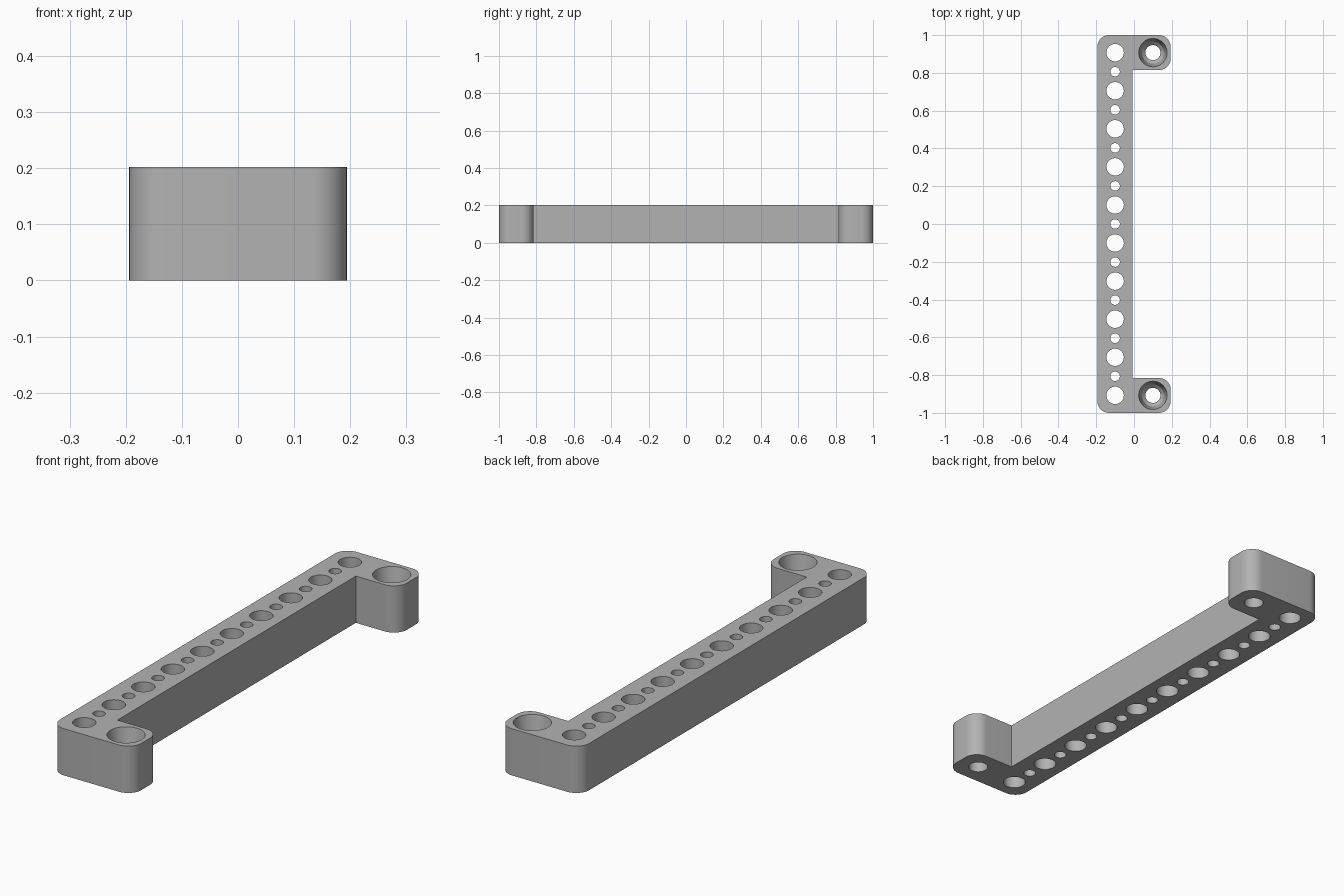
import bpy, bmesh, math

cube = bpy.data.objects.get("Cube")
if cube:
    bpy.data.objects.remove(cube, do_unlink=True)

HEIGHT = 0.202
HALF_W, HALF_L = 0.194, 1.0
BAR_EDGE, EAR_EDGE = -0.007, 0.815
CORNER = 0.062
PITCH = 0.1008          # distance between neighbouring holes
ROW_X, EAR_X = -0.1, 0.1
SEGMENTS = 48

grey = bpy.data.materials.new("plain grey")
grey.use_nodes = True
grey.diffuse_color = (0.45, 0.45, 0.45, 1)
grey.node_tree.nodes["Principled BSDF"].inputs["Base Color"].default_value = grey.diffuse_color


def make_object(name, bm):
    bmesh.ops.recalc_face_normals(bm, faces=bm.faces)
    mesh = bpy.data.meshes.new(name)
    bm.to_mesh(mesh)
    bm.free()
    mesh.materials.append(grey)
    obj = bpy.data.objects.new(name, mesh)
    bpy.context.collection.objects.link(obj)
    return obj


def arc(cx, cy, start):
    """Quarter-circle corner, counter-clockwise from the start angle."""
    steps = 12
    return [(cx + CORNER * math.cos(a), cy + CORNER * math.sin(a))
            for a in (math.radians(start + 90 * i / steps) for i in range(steps + 1))]


def lathe(bm, x, y, profile):
    """Closed solid of revolution from (radius, z) pairs, bottom to top."""
    rings = []
    for r, z in profile:
        rings.append([bm.verts.new((x + r * math.cos(t), y + r * math.sin(t), z))
                      for t in (math.tau * i / SEGMENTS for i in range(SEGMENTS))])
    for low, high in zip(rings, rings[1:]):
        for i in range(SEGMENTS):
            j = (i + 1) % SEGMENTS
            bm.faces.new((low[i], low[j], high[j], high[i]))
    bm.faces.new(rings[0][::-1])
    bm.faces.new(rings[-1])


# Bracket body: long bar with a rounded ear at each end
ix, iy, ie = HALF_W - CORNER, HALF_L - CORNER, EAR_EDGE + CORNER
outline = (arc(-ix, -iy, 180) + arc(ix, -iy, 270) + arc(ix, -ie, 0)
           + [(BAR_EDGE, -EAR_EDGE), (BAR_EDGE, EAR_EDGE)]
           + arc(ix, ie, 270) + arc(ix, iy, 0) + arc(-ix, iy, 90))
bm = bmesh.new()
base = bm.faces.new([bm.verts.new((x, y, 0)) for x, y in outline])
top = bmesh.ops.extrude_face_region(bm, geom=[base])["geom"]
bmesh.ops.translate(bm, vec=(0, 0, HEIGHT),
                    verts=[v for v in top if isinstance(v, bmesh.types.BMVert)])
bracket = make_object("bracket", bm)

# Hole cutters: alternating large and small holes, plus tapered screw seats
below, above = -0.05, HEIGHT + 0.05
bm = bmesh.new()
for k in range(-9, 10):
    radius = 0.046 if k % 2 else 0.025
    lathe(bm, ROW_X, k * PITCH, [(radius, below), (radius, above)])
for side in (-1, 1):
    lathe(bm, EAR_X, side * 9 * PITCH,
          [(0.04, below), (0.04, 0.09), (0.058, 0.108),
           (0.075, HEIGHT), (0.075, above)])
cutter = make_object("hole_cutter", bm)
cutter.hide_render = True

cut = bracket.modifiers.new("holes", "BOOLEAN")
cut.operation = "DIFFERENCE"
cut.solver = "EXACT"
cut.object = cutter

bpy.ops.object.select_all(action="DESELECT")
bracket.select_set(True)
bpy.context.view_layer.objects.active = bracket
bpy.ops.object.modifier_apply(modifier=cut.name)
bpy.data.objects.remove(cutter, do_unlink=True)

# Smooth rounded walls, crisp rims
bpy.ops.object.shade_smooth_by_angle(angle=math.radians(25))
